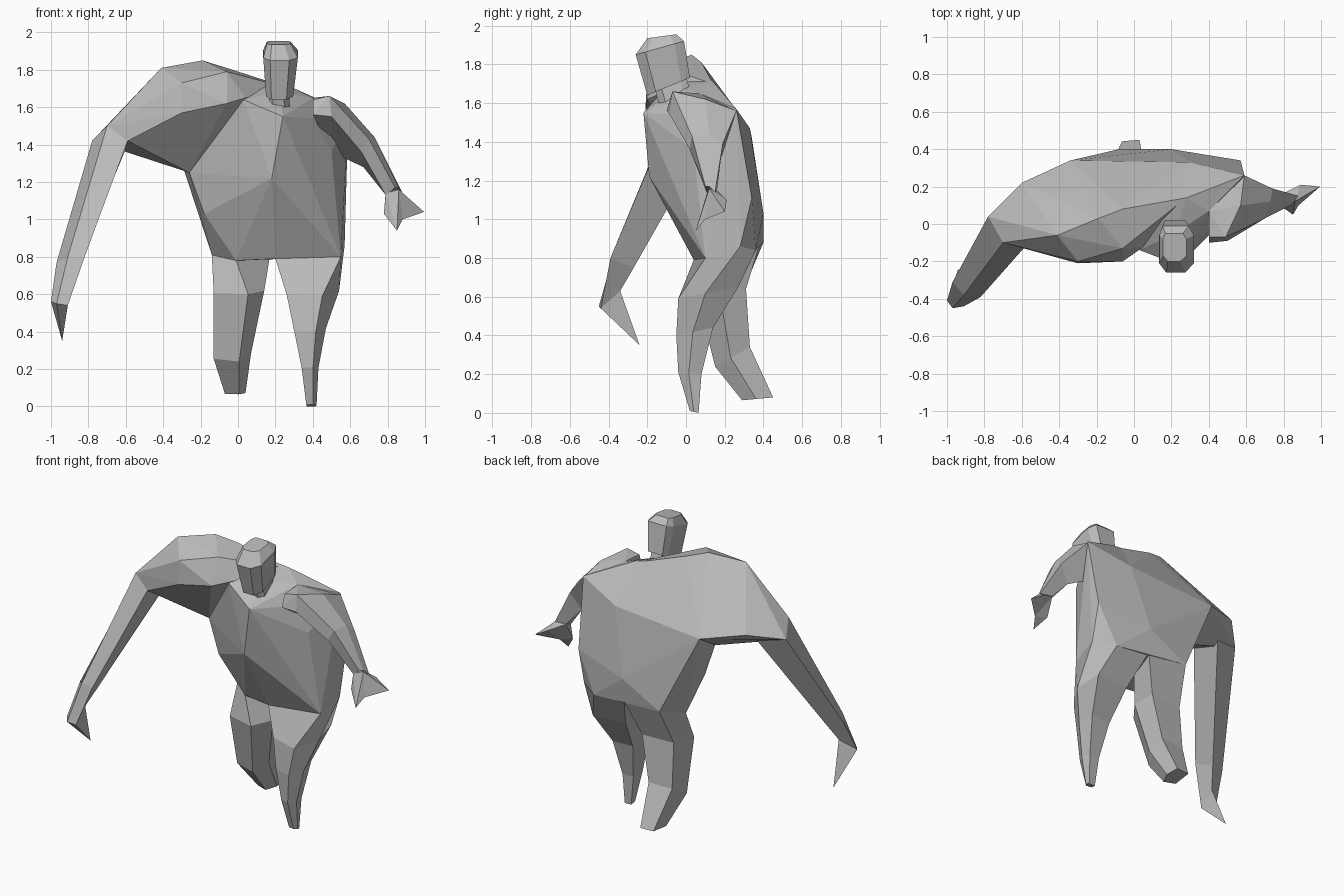
import bpy
import bmesh
from mathutils import Vector

default_cube = bpy.data.objects.get("Cube")
if default_cube:
    bpy.data.objects.remove(default_cube, do_unlink=True)

# One plain stone colour for the whole body
stone = bpy.data.materials.new("stone_grey")
stone.use_nodes = True
stone_colour = (.5, .5, .5, 1)
stone.diffuse_color = stone_colour
stone.node_tree.nodes["Principled BSDF"].inputs["Base Color"].default_value = stone_colour


def finish(bm, name):
    """Turn a bmesh into a flat-shaded object of the stone material."""
    bmesh.ops.recalc_face_normals(bm, faces=bm.faces)
    mesh = bpy.data.meshes.new(name)
    bm.to_mesh(mesh)
    bm.free()
    mesh.materials.append(stone)
    part = bpy.data.objects.new(name, mesh)
    bpy.context.scene.collection.objects.link(part)
    return part


def hull(name, points):
    """Faceted solid wrapped around a few corner points."""
    bm = bmesh.new()
    for point in points:
        bm.verts.new(point)
    result = bmesh.ops.convex_hull(bm, input=bm.verts)
    unused = {v for v in result["geom_interior"] if isinstance(v, bmesh.types.BMVert)}
    bmesh.ops.delete(bm, geom=list(unused), context="VERTS")
    bmesh.ops.dissolve_limit(bm, angle_limit=.06, verts=bm.verts, edges=bm.edges)
    return finish(bm, name)


def loft(name, rings):
    """Limb skinned through matching rings of corners, closed at both ends."""
    bm = bmesh.new()
    loops = [[bm.verts.new(point) for point in ring] for ring in rings]
    count = len(loops[0])
    for lower, upper in zip(loops, loops[1:]):
        for i in range(count):
            j = (i + 1) % count
            bm.faces.new((lower[i], lower[j], upper[j], upper[i]))
    bm.faces.new(loops[0])
    bm.faces.new(loops[-1])
    return finish(bm, name)


def boxed_ring(shape, left, right, front, back, front_z, back_z):
    """Fit a unit outline into a box, tilted from front height to back height."""
    return [Vector((left + u * (right - left),
                    front + v * (back - front),
                    front_z + v * (back_z - front_z))) for u, v in shape]


# Hip corners shared by the torso and the tops of the legs
crotch_front, crotch_back = (.2, .04, .79), (.2, .38, .87)
right_hip = [(-.14, .2, .81), (-.01, .09, .78), (.17, .2, .8), crotch_back, (-.08, .4, .88)]
left_hip = [crotch_front, (.55, .1, .8), (.57, .28, .86), (.44, .36, .84), crotch_back]

# Torso: leaning wedge with a broad back and a chest pushed forward
belly = [(-.18, .05, 1.03), (-.26, .06, 1.25), (.18, -.19, 1.22), (.5, .04, 1.36),
         (.58, .25, 1.3), (.57, .34, 1.11), (.2, .4, 1.03)]
chest = [(.03, -.14, 1.64), (.24, -.22, 1.55), (.4, -.03, 1.54), (.4, .07, 1.65),
         (.22, -.05, 1.68), (.06, .1, 1.75), (.28, .14, 1.71)]
upper_back = [(.59, .26, 1.57), (.3, .33, 1.47), (-.34, .34, 1.42)]
hull("torso", right_hip + left_hip + belly + chest + upper_back)

# Oversized right shoulder, merging into the back
shoulder_top = [(-.41, -.06, 1.81), (-.19, .03, 1.85), (-.06, .08, 1.81), (.04, .1, 1.76)]
shoulder_front = [(-.3, -.21, 1.57), (-.3, -.2, 1.73), (-.15, -.19, 1.6),
                  (-.15, -.12, 1.79), (-.06, -.2, 1.62), (-.06, -.13, 1.79),
                  (.04, -.13, 1.65)]
elbow = [(-.78, .04, 1.42), (-.7, -.1, 1.5), (-.59, -.13, 1.42), (-.59, .1, 1.4)]
shoulder_back = [(-.6, .22, 1.47), (-.34, .34, 1.42), (.3, .33, 1.47), (.28, .14, 1.7)]
armpit = [(-.5, .1, 1.385), (-.26, .06, 1.25)]
hull("right_shoulder", shoulder_top + shoulder_front + elbow + shoulder_back + armpit)

# Long right forearm and its pointed hand
lower_arm = [(-.97, -.31, .77), (-.91, -.38, .8), (-.82, -.39, .8), (-.86, -.27, .75)]
wrist = [(-1, -.41, .56), (-.97, -.45, .55), (-.91, -.44, .54), (-.91, -.34, .63)]
loft("right_forearm", [elbow, lower_arm, wrist])
hull("right_hand", wrist + [(-.94, -.24, .35)])

# Short left arm: a shoulder block reaching the back, then a tapering arm
arm_root = [(.5, -.09, 1.55), (.49, -.07, 1.66), (.57, .1, 1.62),
            (.59, .26, 1.56), (.5, .2, 1.36)]
hull("left_shoulder", arm_root + [(.4, -.1, 1.56), (.4, -.07, 1.64),
                                  (.4, .07, 1.65), (.45, .22, 1.56)])
loft("left_arm", [
    arm_root,
    [(.66, .02, 1.36), (.7, .03, 1.43), (.73, .12, 1.44), (.74, .19, 1.39), (.67, .16, 1.28)],
    [(.79, .11, 1.13), (.84, .1, 1.17), (.86, .12, 1.17), (.88, .15, 1.14), (.79, .16, 1.15)],
])
# Left hand: a palm with two blunt points
palm = [(.79, .11, 1.14), (.79, .16, 1.15), (.86, .12, 1.16), (.88, .15, 1.13)]
hull("left_thumb", palm + [(.78, .1, 1.03), (.85, .05, .94), (.88, .1, 1.0)])
hull("left_fingers", palm + [(.88, .1, 1.0), (.995, .2, 1.04), (.89, .21, 1.1)])

# Legs: five-sided columns below the hips, given by left, right, front, back, two heights
leg_outline = [(.0, .15), (.68, .0), (1, .45), (.9, 1), (.05, .95)]
legs = {
    "left_leg": (left_hip, [(.26, .54, -.04, .27, .59, .65),
                            (.3, .47, -.05, .14, .4, .44),
                            (.34, .43, -.04, .08, .21, .2),
                            (.365, .42, .02, .065, .01, .0)]),
    "right_leg": (right_hip, [(-.13, .14, .06, .31, .6, .64),
                              (-.13, .07, .15, .33, .24, .34),
                              (-.07, .04, .29, .45, .065, .08)]),
}
for leg_name, (hip, sections) in legs.items():
    loft(leg_name, [hip] + [boxed_ring(leg_outline, *section) for section in sections])

# Head: tilted eight-sided block with a bevelled crown, on a short neck
octagon = [(.2, .0), (.75, .0), (1, .2), (1, .8), (.85, 1), (.1, 1), (.0, .8), (.0, .2)]
head_parts = {
    "head": [(.15, .295, -.2, .02, 1.64, 1.73), (.135, .32, -.26, -.01, 1.85, 1.92),
             (.155, .28, -.2, -.05, 1.935, 1.955)],
    "neck": [(.16, .28, -.13, .04, 1.56, 1.6), (.17, .27, -.16, .0, 1.67, 1.74)],
}
for part_name, sections in head_parts.items():
    loft(part_name, [boxed_ring(octagon, *section) for section in sections])
